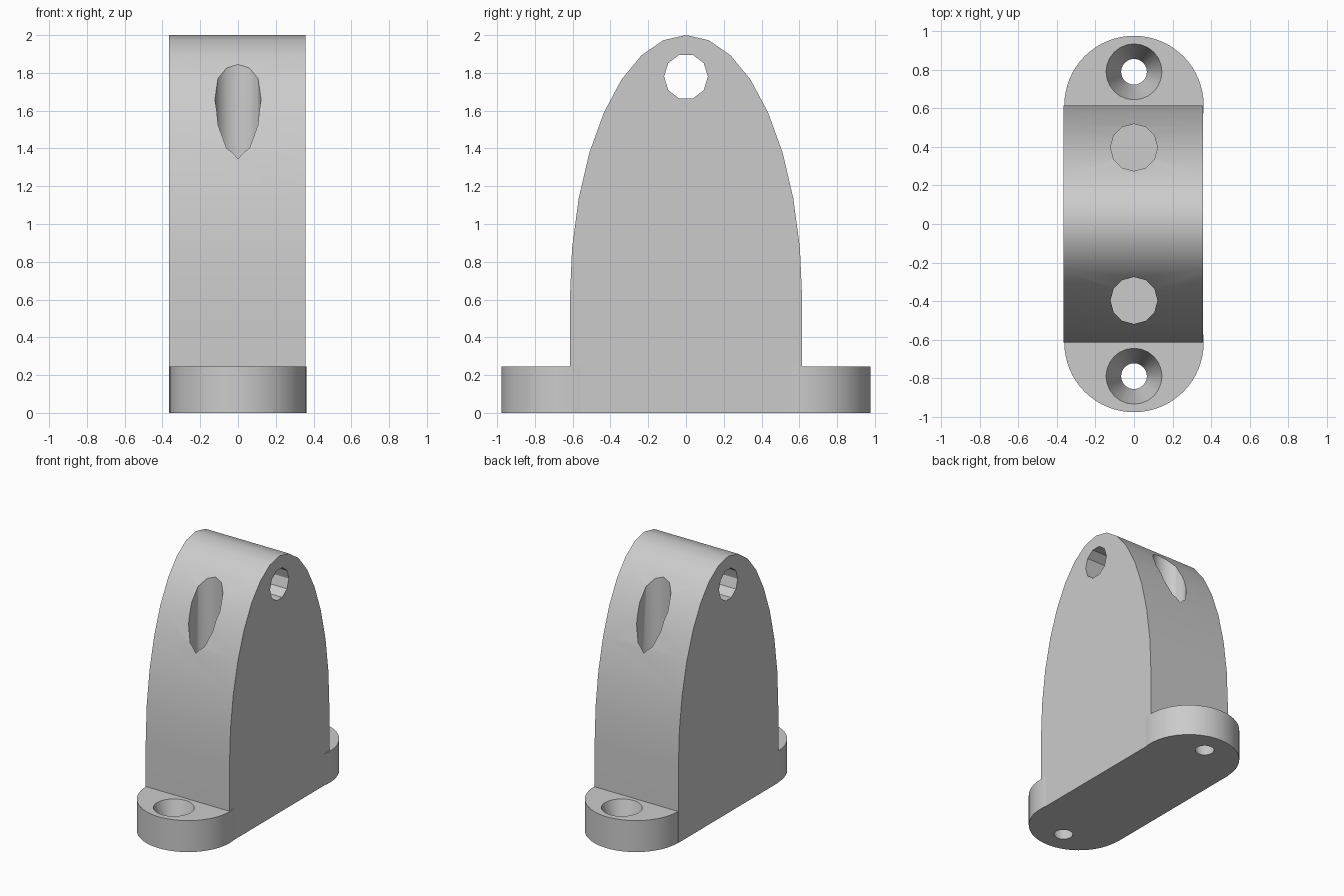
import bpy, bmesh, math
from mathutils import Matrix

cube = bpy.data.objects.get("Cube")
if cube:
    bpy.data.objects.remove(cube, do_unlink=True)

grey = bpy.data.materials.new("plain grey")
grey.use_nodes = True
colour = (0.6, 0.6, 0.6, 1)
grey.diffuse_color = colour
grey.node_tree.nodes["Principled BSDF"].inputs["Base Color"].default_value = colour


def add_object(name, bm):
    bmesh.ops.recalc_face_normals(bm, faces=bm.faces)
    mesh = bpy.data.meshes.new(name)
    bm.to_mesh(mesh)
    bm.free()
    mesh.materials.append(grey)
    obj = bpy.data.objects.new(name, mesh)
    bpy.context.collection.objects.link(obj)
    return obj


def cone(name, r_low, r_high, z_low, z_high, sides, y=0):
    """Upright cylinder or cone between two heights."""
    bm = bmesh.new()
    bmesh.ops.create_cone(bm, cap_ends=True, segments=sides, radius1=r_low,
                          radius2=r_high, depth=z_high - z_low,
                          matrix=Matrix.Translation((0, y, (z_low + z_high) / 2)))
    return add_object(name, bm)


def select(obj):
    bpy.ops.object.select_all(action="DESELECT")
    obj.select_set(True)
    bpy.context.view_layer.objects.active = obj


def cut(obj, cutter):
    cutter.hide_render = True
    select(obj)
    mod = obj.modifiers.new("cut", "BOOLEAN")
    mod.operation = "DIFFERENCE"
    mod.solver = "EXACT"
    mod.object = cutter
    bpy.ops.object.modifier_apply(modifier=mod.name)
    bpy.data.objects.remove(cutter, do_unlink=True)


def smooth(obj):
    select(obj)
    bpy.ops.object.shade_smooth_by_angle(angle=math.radians(31))


# Arched body: half ellipse on straight legs, extruded across x
HALF, SPRING, TOP = 0.615, 0.6, 2.0
profile = [(-HALF, 0)]
for i in range(17):
    a = math.pi * (1 - i / 16)
    profile.append((HALF * math.cos(a), SPRING + (TOP - SPRING) * math.sin(a)))
profile.append((HALF, 0))
bm = bmesh.new()
side = bm.faces.new([bm.verts.new((-0.365, y, z)) for y, z in profile])
extruded = bmesh.ops.extrude_face_region(bm, geom=[side])["geom"]
bmesh.ops.translate(bm, vec=(0.722, 0, 0),
                    verts=[v for v in extruded if isinstance(v, bmesh.types.BMVert)])
body = add_object("arched_body", bm)

# Cross hole for the pin
pin = cone("pin_cutter", 0.122, 0.122, -0.6, 0.6, 10)
pin.data.transform(Matrix.Translation((0, 0, 1.78)) @ Matrix.Diagonal((1, 0.95, 1, 1))
                   @ Matrix.Rotation(math.pi / 2, 4, "Y"))
cut(body, pin)

# Blind vertical pockets in both slopes
for y in (-0.397, 0.397):
    cut(body, cone("pocket_cutter", 0.122, 0.122, 0.8, 2.2, 12, y))
smooth(body)

# Rounded mounting feet with tapered screw holes
for name, s in (("front_foot", -1), ("back_foot", 1)):
    foot = cone(name, 0.362, 0.362, 0, 0.245, 64, s * HALF)
    cut(foot, cone("screw_cutter", 0.051, 0.161, -0.05, 0.295, 24, s * 0.79))
    smooth(foot)
